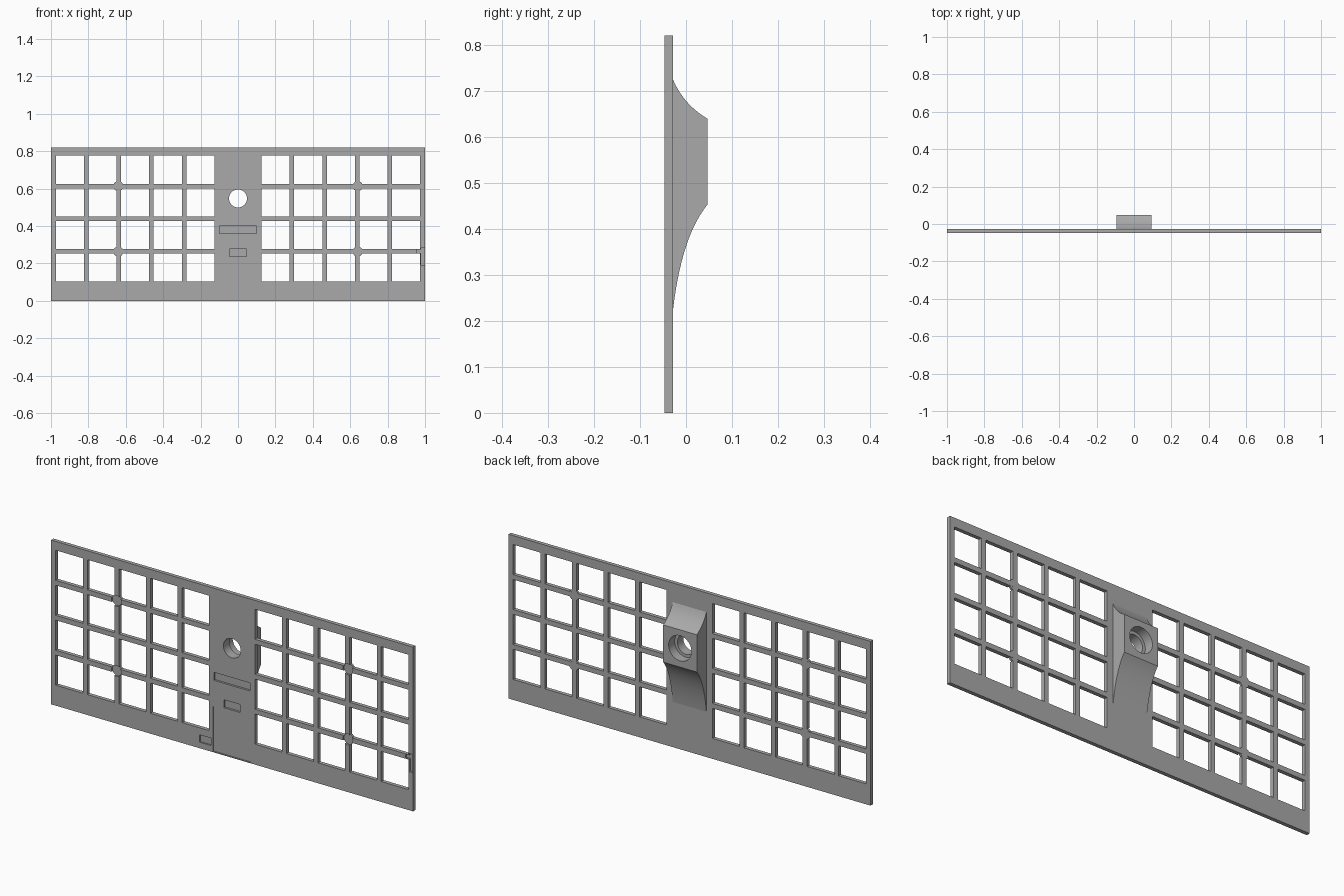
import bpy, bmesh, math
from mathutils import Matrix, Vector

if "Cube" in bpy.data.objects:
    bpy.data.objects.remove(bpy.data.objects["Cube"])

grey = bpy.data.materials.new("plain grey")
grey.use_nodes = True
COLOUR = (0.4, 0.4, 0.4, 1)
grey.diffuse_color = COLOUR
grey.node_tree.nodes["Principled BSDF"].inputs["Base Color"].default_value = COLOUR

FRONT, BACK, TOP = -0.047, -0.028, 0.82
BOSS_BACK, HOLE_Z = 0.047, 0.547


def box(bm, x0, x1, y0, y1, z0, z1):
    size = Vector((x1 - x0, y1 - y0, z1 - z0))
    mid = Vector((x0 + x1, y0 + y1, z0 + z1)) / 2
    bmesh.ops.create_cube(bm, size=1, matrix=Matrix.Translation(mid) @ Matrix.Diagonal(size).to_4x4())


def cylinder(bm, x, z, radius, y0, y1, sides=48):
    place = Matrix.Translation((x, (y0 + y1) / 2, z)) @ Matrix.Rotation(math.pi / 2, 4, "X")
    bmesh.ops.create_cone(bm, cap_ends=True, segments=sides, radius1=radius, radius2=radius,
                          depth=y1 - y0, matrix=place)


def finish(bm, name):
    bmesh.ops.recalc_face_normals(bm, faces=bm.faces)
    mesh = bpy.data.meshes.new(name)
    bm.to_mesh(mesh)
    bm.free()
    mesh.materials.append(grey)
    obj = bpy.data.objects.new(name, mesh)
    bpy.context.collection.objects.link(obj)
    return obj


def cut(obj, bm):
    """Subtract the solids in bm from obj, then discard the cutter."""
    cutter = finish(bm, "cutter")
    cutter.hide_render = True
    mod = obj.modifiers.new("cut", "BOOLEAN")
    mod.operation, mod.solver, mod.object, mod.use_self = "DIFFERENCE", "EXACT", cutter, True
    bpy.context.view_layer.objects.active = obj
    bpy.ops.object.modifier_apply(modifier=mod.name)
    bpy.data.objects.remove(cutter)


def smooth(obj):
    bpy.ops.object.select_all(action="DESELECT")
    obj.select_set(True)
    bpy.context.view_layer.objects.active = obj
    bpy.ops.object.shade_smooth_by_angle(angle=math.radians(30))


# Flat panel with a grid of square windows on either side
bm = bmesh.new()
box(bm, -1, 1, FRONT, BACK, 0, TOP)
panel = finish(bm, "panel")
bm = bmesh.new()
HALF = 0.075
for side in (-1, 1):
    for col in range(5):
        for row in range(4):
            x, z = side * (0.201 + 0.1745 * col), 0.177 + 0.1745 * row
            box(bm, x - HALF, x + HALF, -0.1, 0.1, z - HALF, z + HALF)
cut(panel, bm)

# Shallow pockets in the front face
bm = bmesh.new()
for x0, x1, z0, z1, depth in (
        (-0.105, 0.105, 0.004, 0.229, 0.005),    # large plate recess
        (-0.18, -0.115, 0.03, 0.067, 0.008),     # small side recess
        (-0.1, 0.1, 0.36, 0.4, 0.01),            # wide slot
        (-0.045, 0.045, 0.238, 0.278, 0.01),     # short slot
        (0.978, 0.996, 0.192, 0.283, 0.01),      # edge recess
        (0.958, 0.99, 0.255, 0.274, 0.01)):
    box(bm, x0, x1, FRONT - 0.02, FRONT + depth, z0, z1)
STUDS = [(x, z) for x in (-0.64, 0.64) for z in (0.263, 0.613)]
for x, z in STUDS:
    cylinder(bm, x, z, 0.027, FRONT - 0.02, FRONT + 0.008, 32)
cylinder(bm, 0, HOLE_Z, 0.048, -0.1, 0.1)
cut(panel, bm)

# Round seats at four grid crossings
bm = bmesh.new()
for x, z in STUDS:
    cylinder(bm, x, z, 0.027, FRONT + 0.008, BACK - 0.001, 32)
smooth(finish(bm, "crossing_seats"))


# Rear boss with swept flanks
def curve(a, b, c, steps=14):
    a, b, c = Vector(a), Vector(b), Vector(c)
    return [a * (1 - t) ** 2 + b * 2 * t * (1 - t) + c * t * t
            for t in (i / steps for i in range(steps + 1))]


profile = curve((BACK, 0.724), (-0.005, 0.67), (BOSS_BACK, 0.639))
profile += curve((BOSS_BACK, 0.453), (-0.009, 0.385), (BACK, 0.226))
bm = bmesh.new()
face = bm.faces.new([bm.verts.new((-0.093, y, z)) for y, z in profile])
sweep = bmesh.ops.extrude_face_region(bm, geom=[face])
bmesh.ops.translate(bm, vec=(0.186, 0, 0),
                    verts=[v for v in sweep["geom"] if isinstance(v, bmesh.types.BMVert)])
boss = finish(bm, "rear_boss")

# Stepped bore through the boss
bm = bmesh.new()
cylinder(bm, 0, HOLE_Z, 0.048, -0.1, 0.1)
cut(boss, bm)
bm = bmesh.new()
cylinder(bm, 0, HOLE_Z, 0.063, 0.0, 0.1)
cut(boss, bm)
smooth(boss)
smooth(panel)
